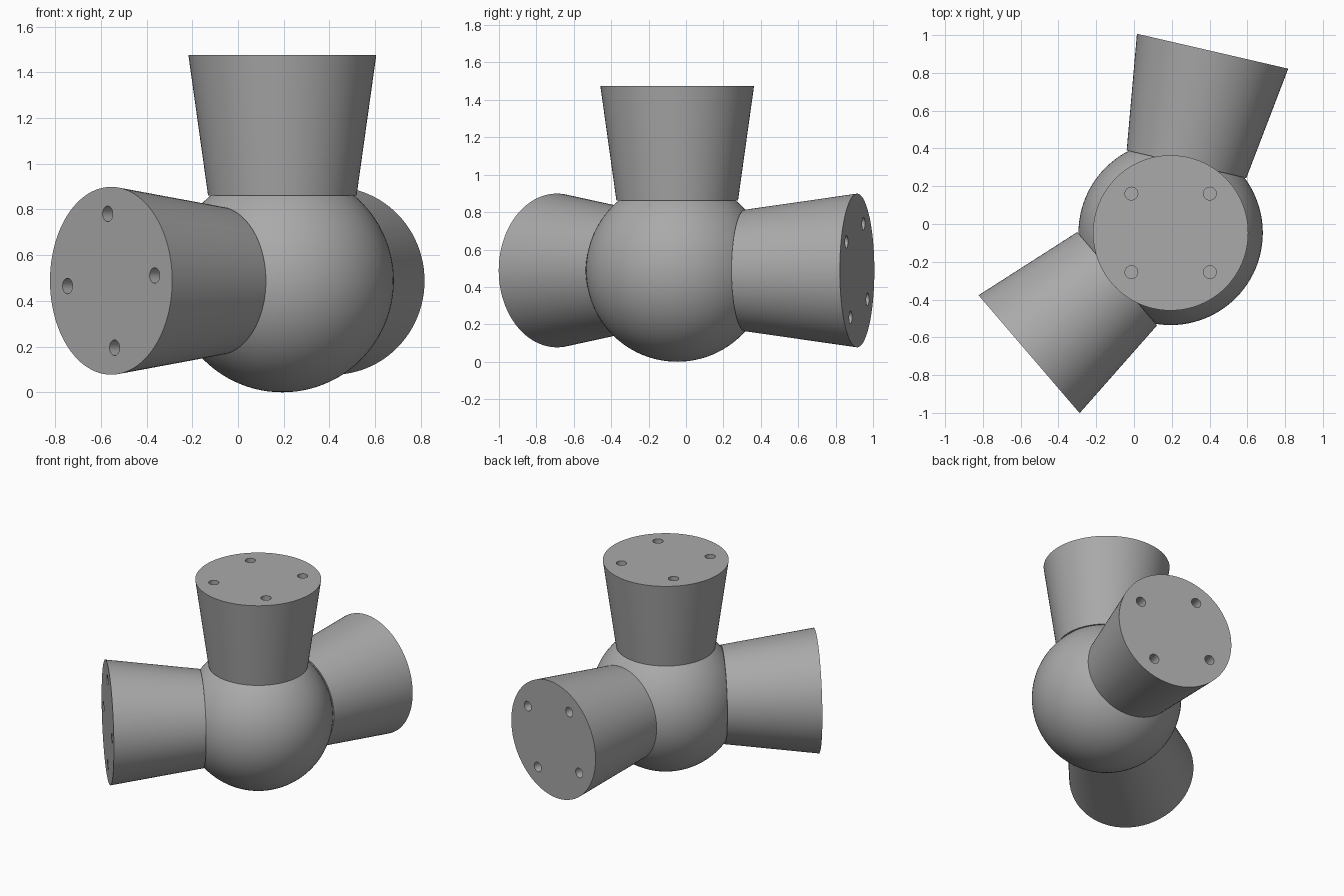
import bpy, bmesh, math
from mathutils import Matrix, Vector

cube = bpy.data.objects.get("Cube")
if cube:
    bpy.data.objects.remove(cube)

CENTRE = Vector((0.194, -0.047, 0.488))
BALL_R = 0.488
BASE_DIST, BASE_R = 0.373, 0.325
END_DIST, END_R = 0.987, 0.411
HOLE_RING, HOLE_R, HOLE_DEPTH = 0.294, 0.034, 0.12

grey = bpy.data.materials.new("mid grey")
grey.use_nodes = True
colour = (0.4, 0.4, 0.4, 1)
grey.diffuse_color = colour
grey.node_tree.nodes["Principled BSDF"].inputs["Base Color"].default_value = colour


def finish(bm, name, matrix):
    """Turn a bmesh into a placed, smooth-shaded object."""
    bmesh.ops.recalc_face_normals(bm, faces=bm.faces)
    mesh = bpy.data.meshes.new(name)
    bm.to_mesh(mesh)
    bm.free()
    mesh.materials.append(grey)
    obj = bpy.data.objects.new(name, mesh)
    obj.matrix_world = matrix
    bpy.context.collection.objects.link(obj)
    bpy.ops.object.select_all(action='DESELECT')
    obj.select_set(True)
    bpy.context.view_layer.objects.active = obj
    bpy.ops.object.shade_smooth_by_angle(angle=math.radians(30))


def ring(bm, radius, z, count, x=0, y=0):
    place = Matrix.Translation((x, y, z))
    return bmesh.ops.create_circle(bm, radius=radius, segments=count, matrix=place)["verts"]


def bridge(bm, a, b):
    for i in range(len(a)):
        j = (i + 1) % len(a)
        bm.faces.new((a[i], a[j], b[j], b[i]))


def arm(name, rotation, hole_angle):
    """Flared socket arm along local z with four blind holes in its end."""
    bm = bmesh.new()
    base = ring(bm, BASE_R, BASE_DIST, 96)
    rim = ring(bm, END_R, END_DIST, 96)
    mouths = []
    for k in range(4):
        a = math.radians(hole_angle + 90 * k)
        x, y = HOLE_RING * math.cos(a), HOLE_RING * math.sin(a)
        mouths.append((ring(bm, HOLE_R, END_DIST, 24, x, y), x, y))
    # End plate with the hole mouths left open
    edges = [e for e in bm.edges if e.verts[0].co.z > END_DIST - 0.01]
    bmesh.ops.triangle_fill(bm, edges=edges, use_beauty=True, normal=(0, 0, 1))
    # Flared wall and inner cap
    bridge(bm, base, rim)
    bm.faces.new(base)
    # Hole walls and floors
    for mouth, x, y in mouths:
        floor = ring(bm, HOLE_R, END_DIST - HOLE_DEPTH, 24, x, y)
        bridge(bm, mouth, floor)
        bm.faces.new(floor)
    finish(bm, name, Matrix.Translation(CENTRE) @ rotation)


def level(heading):
    """Rotation whose local z points level along a heading, local y up."""
    h = math.radians(heading)
    d = Vector((math.cos(h), math.sin(h), 0))
    up = Vector((0, 0, 1))
    return Matrix((up.cross(d), up, d)).transposed().to_4x4()


# Central ball
ball = bmesh.new()
bmesh.ops.create_uvsphere(ball, u_segments=96, v_segments=48, radius=BALL_R)
finish(ball, "central_ball", Matrix.Translation(CENTRE))

# Three socket arms
arm("top_arm", Matrix.Identity(4), 45)
arm("back_arm", level(77), 58.5)
arm("front_right_arm", level(220.6), 4.5)
